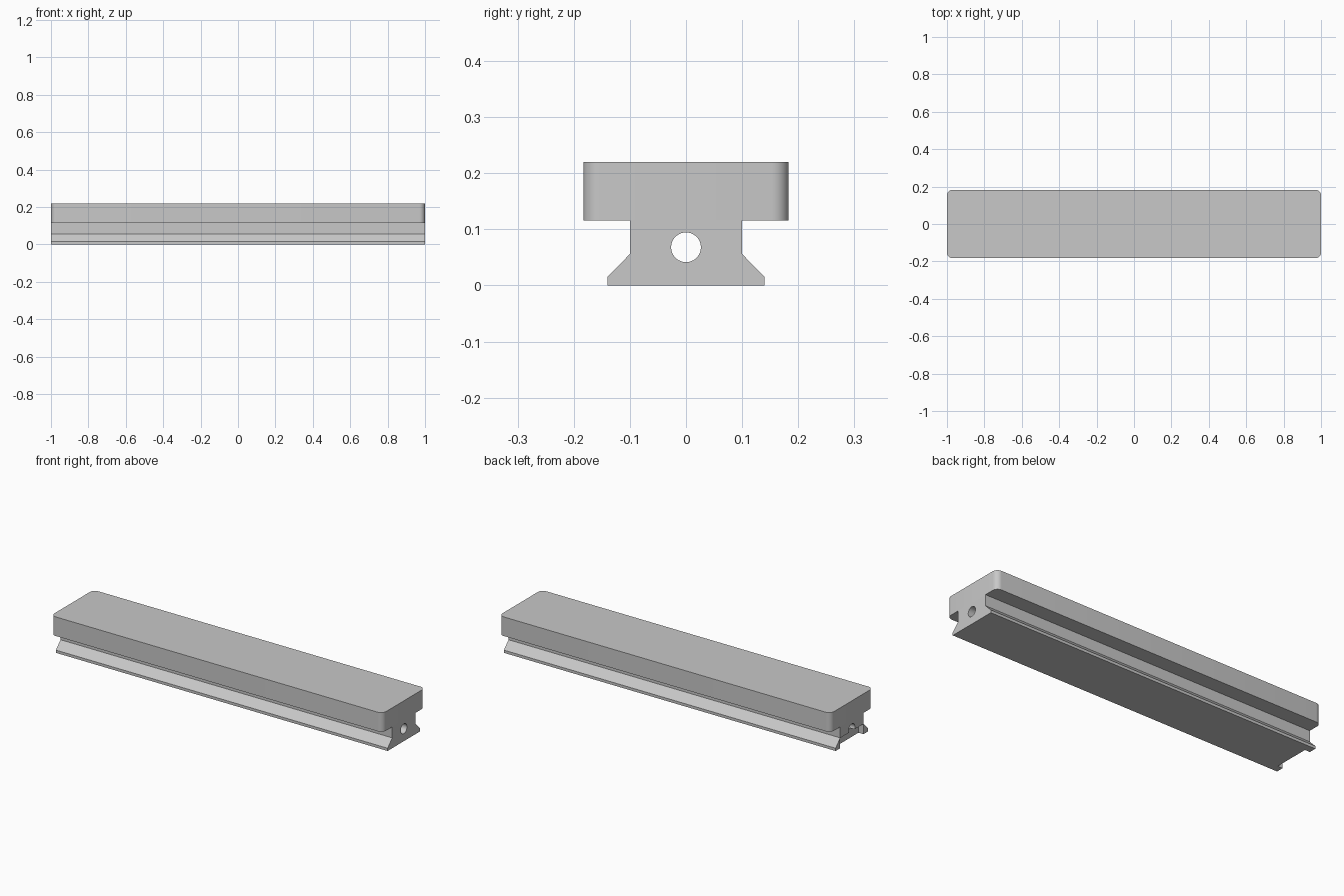
import bpy, bmesh, math
from mathutils import Matrix, Vector

cube = bpy.data.objects.get("Cube")
if cube:
    bpy.data.objects.remove(cube, do_unlink=True)

grey = bpy.data.materials.new("plain grey")
grey.use_nodes = True
colour = (0.58, 0.58, 0.58, 1)
grey.diffuse_color = colour
grey.node_tree.nodes["Principled BSDF"].inputs["Base Color"].default_value = colour


def extrude_profile(name, points, offset):
    """Make a closed solid by sweeping a flat outline along an offset."""
    bm = bmesh.new()
    face = bm.faces.new([bm.verts.new(p) for p in points])
    swept = bmesh.ops.extrude_face_region(bm, geom=[face])["geom"]
    verts = [v for v in swept if isinstance(v, bmesh.types.BMVert)]
    bmesh.ops.translate(bm, verts=verts, vec=Vector(offset))
    bmesh.ops.recalc_face_normals(bm, faces=bm.faces)
    mesh = bpy.data.meshes.new(name)
    bm.to_mesh(mesh)
    bm.free()
    mesh.materials.append(grey)
    obj = bpy.data.objects.new(name, mesh)
    bpy.context.collection.objects.link(obj)
    return obj


def activate(obj):
    bpy.ops.object.select_all(action="DESELECT")
    obj.select_set(True)
    bpy.context.view_layer.objects.active = obj


def cut(target, cutter):
    """Subtract the cutter from the target, then discard it."""
    cutter.hide_render = True
    mod = target.modifiers.new("cut", "BOOLEAN")
    mod.operation, mod.solver, mod.object = "DIFFERENCE", "EXACT", cutter
    activate(target)
    bpy.ops.object.modifier_apply(modifier=mod.name)
    bpy.data.objects.remove(cutter, do_unlink=True)


# Top block with rounded upright corners
radius, half_x, half_y, cap_z, top_z = 0.03, 1.0, 0.183, 0.116, 0.22
outline = []
for i, (sx, sy) in enumerate([(1, 1), (-1, 1), (-1, -1), (1, -1)]):
    for step in range(9):
        a = math.pi / 2 * (i + step / 8)
        outline.append((sx * (half_x - radius) + radius * math.cos(a),
                        sy * (half_y - radius) + radius * math.sin(a), cap_z))
top_block = extrude_profile("top_block", outline, (0, 0, top_z - cap_z))

# Dovetail rail beneath it
half = [(0.14, 0), (0.14, 0.015), (0.10, 0.056), (0.10, cap_z)]
section = half + [(-y, z) for y, z in reversed(half)]
rail = extrude_profile("dovetail_rail", [(-1, y, z) for y, z in section], (2, 0, 0))

# Long bore through the rail
bore = [(-1.1, 0.0265 * math.cos(a), 0.068 + 0.0265 * math.sin(a))
        for a in (math.tau * k / 48 for k in range(48))]
cut(rail, extrude_profile("bore_cutter", bore, (2.2, 0, 0)))

# Shallow notch under one end, leaving the two flange tips
notch = [(-1.1, y, z) for y, z in [(-0.1, -0.1), (0.1, -0.1), (0.1, 0.056), (-0.1, 0.056)]]
cut(rail, extrude_profile("notch_cutter", notch, (0.13, 0, 0)))

for obj in (top_block, rail):
    activate(obj)
    bpy.ops.object.shade_smooth_by_angle(angle=math.radians(30))
